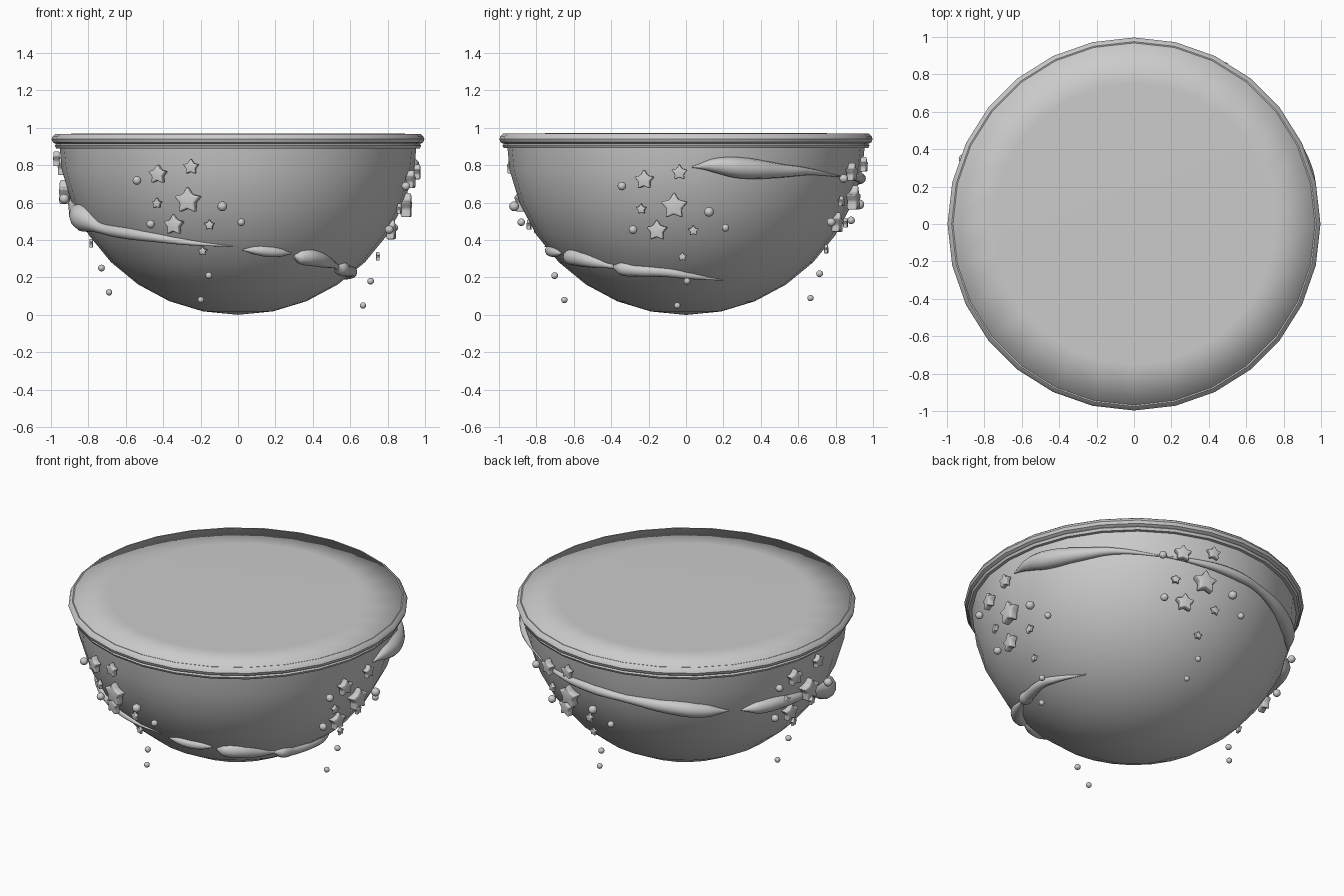
import bpy, bmesh, math
from mathutils import Matrix, Vector

cube = bpy.data.objects.get("Cube")
if cube:
    bpy.data.objects.remove(cube)

R = 0.96      # bowl radius, also the height of its centre
SIDES = 28

grey = bpy.data.materials.new("plain_grey")
grey.use_nodes = True
colour = (0.6, 0.6, 0.6, 1)
grey.diffuse_color = colour
grey.node_tree.nodes["Principled BSDF"].inputs["Base Color"].default_value = colour


def add(name, data):
    ob = bpy.data.objects.new(name, data)
    bpy.context.collection.objects.link(ob)
    if not data.materials:
        data.materials.append(grey)
    return ob


def mesh_from(name, bm, smooth=True):
    bmesh.ops.recalc_face_normals(bm, faces=bm.faces)
    for f in bm.faces:
        f.smooth = smooth
    me = bpy.data.meshes.new(name)
    bm.to_mesh(me)
    bm.free()
    return me


def lathe(name, profile, closed=False):
    bm = bmesh.new()
    pts = profile + profile[:1] if closed else profile
    verts = [bm.verts.new((r, 0, z)) for r, z in pts]
    edges = [bm.edges.new(p) for p in zip(verts, verts[1:])]
    bmesh.ops.spin(bm, geom=verts + edges, axis=(0, 0, 1), cent=(0, 0, 0),
                   angle=math.tau, steps=SIDES, use_duplicate=False)
    bmesh.ops.remove_doubles(bm, verts=bm.verts, dist=1e-4)
    return add(name, mesh_from(name, bm))


def wall(z):
    """Radius of the bowl at height z."""
    return math.sqrt(max(0, R * R - (R - z) ** 2))


def around(deg, rho, z):
    a = math.radians(deg)
    return Vector((rho * math.cos(a), rho * math.sin(a), z))


# Bowl, rim and the filling with its rounded-looking edge
lathe("bowl", [(R * math.sin(t), R - R * math.cos(t))
               for t in (math.pi / 16 * i for i in range(9))])
rim = lathe("rim", [(0.93, 0.955), (0.975, 0.968), (0.99, 0.955), (0.997, 0.94),
                    (0.99, 0.922), (0.972, 0.913), (0.98, 0.905), (0.972, 0.89),
                    (0.93, 0.89)], closed=True)
lathe("filling", [(0, 0.97), (0.75, 0.97), (0.968, 0.967), (0.968, 0.9)])

# Shared star and bead shapes
bm = bmesh.new()
ring = []
for i in range(10):
    a = math.pi / 2 + i * math.pi / 5
    r = 0.55 if i % 2 else 1
    ring.append(bm.verts.new((r * math.cos(a), r * math.sin(a), -0.36)))
face = bm.faces.new(ring)
ext = bmesh.ops.extrude_face_region(bm, geom=[face])
bmesh.ops.translate(bm, verts=[v for v in ext["geom"] if isinstance(v, bmesh.types.BMVert)],
                    vec=(0, 0, 0.72))
bmesh.ops.bevel(bm, geom=bm.edges[:], offset=0.14, segments=3, profile=0.5,
                affect='EDGES', clamp_overlap=True)
star_mesh = mesh_from("star", bm)
bm = bmesh.new()
bmesh.ops.create_uvsphere(bm, u_segments=16, v_segments=10, radius=1)
bead_mesh = mesh_from("bead", bm)

# Clusters: sideways offset, height offset, size
stars = [(-.15, .14, .056), (.03, .18, .046), (0, 0, .076), (-.18, -.015, .031),
         (-.105, -.13, .06), (.105, -.13, .031), (.04, -.27, .027)]
beads = [(-.265, .108, .023), (.185, -.03, .026), (.285, -.115, .02),
         (-.24, -.125, .023), (.07, -.4, .018), (0, -.53, .017)]


def place(name, mesh, az, z, size, gap):
    rho = max(wall(z) + gap, 0.655 + 0.3 * z)
    ob = add(name, mesh)
    a = math.radians(az)
    out = Vector((math.cos(a), math.sin(a), 0))
    side = Vector((-out.y, out.x, 0))
    turn = Matrix((side, Vector((0, 0, 1)), out)).transposed().to_4x4()
    ob.matrix_world = (Matrix.Translation(around(az, rho, z)) @ turn
                       @ Matrix.Scale(size, 4))


for label, az, z0 in (("front", 253, .61), ("left", 356, .58),
                      ("back", 77, .62), ("right", 176, .65)):
    for kind, mesh, items, gap in (("star", star_mesh, stars, .02),
                                   ("bead", bead_mesh, beads, .04)):
        for i, (du, dz, size) in enumerate(items):
            place(f"{label}_{kind}_{i + 1}", mesh, az + math.degrees(du / 0.9),
                  z0 + dz, size, gap)

# Tapered ribbons winding round the bowl: angle, height, thickness
ribbons = {
    "upper_left": [(2, .79, .004), (9, .798, .037), (18, .785, .056), (32, .77, .038),
                   (43, .766, .02), (61, .74, .004)],
    "upper_back": [(60, .74, .003), (72, .735, .016), (88, .73, .028), (103, .715, .025),
                   (122, .68, .045), (133, .655, .038), (141, .64, .004)],
    "right_swell": [(146, .63, .004), (153, .63, .04), (166, .62, .036), (179, .59, .022),
                    (188, .55, .045), (196, .52, .075), (202, .49, .05), (207, .465, .03),
                    (220, .44, .032), (235, .415, .026), (251, .385, .014), (268, .365, .003)],
    "front_leaf": [(272, .347, .004), (277, .345, .022), (283, .338, .029),
                   (289, .332, .02), (293, .328, .004)],
    "front_drop": [(295, .312, .01), (298, .31, .038), (305, .305, .045),
                   (315, .28, .03), (324, .258, .012)],
    "lower_left": [(324, .255, .012), (328, .25, .038), (334, .24, .034), (350, .228, .026),
                   (360, .212, .019), (380, .185, .003)],
}
for name, path in ribbons.items():
    cu = bpy.data.curves.new(name + "_ribbon", 'CURVE')
    cu.dimensions = '3D'
    cu.bevel_depth = 1
    cu.bevel_resolution = 4
    cu.resolution_u = 8
    cu.use_fill_caps = True
    sp = cu.splines.new('BEZIER')
    sp.radius_interpolation = 'CARDINAL'
    sp.bezier_points.add(len(path) - 1)
    for p, (az, z, r) in zip(sp.bezier_points, path):
        p.co = around(az, wall(z), z)
        p.radius = r
        p.handle_left_type = p.handle_right_type = 'AUTO'
    add(name + "_ribbon", cu)

# Crisp ridges on the rim
bpy.context.view_layer.objects.active = rim
rim.select_set(True)
bpy.ops.object.shade_smooth_by_angle(angle=math.radians(40))
